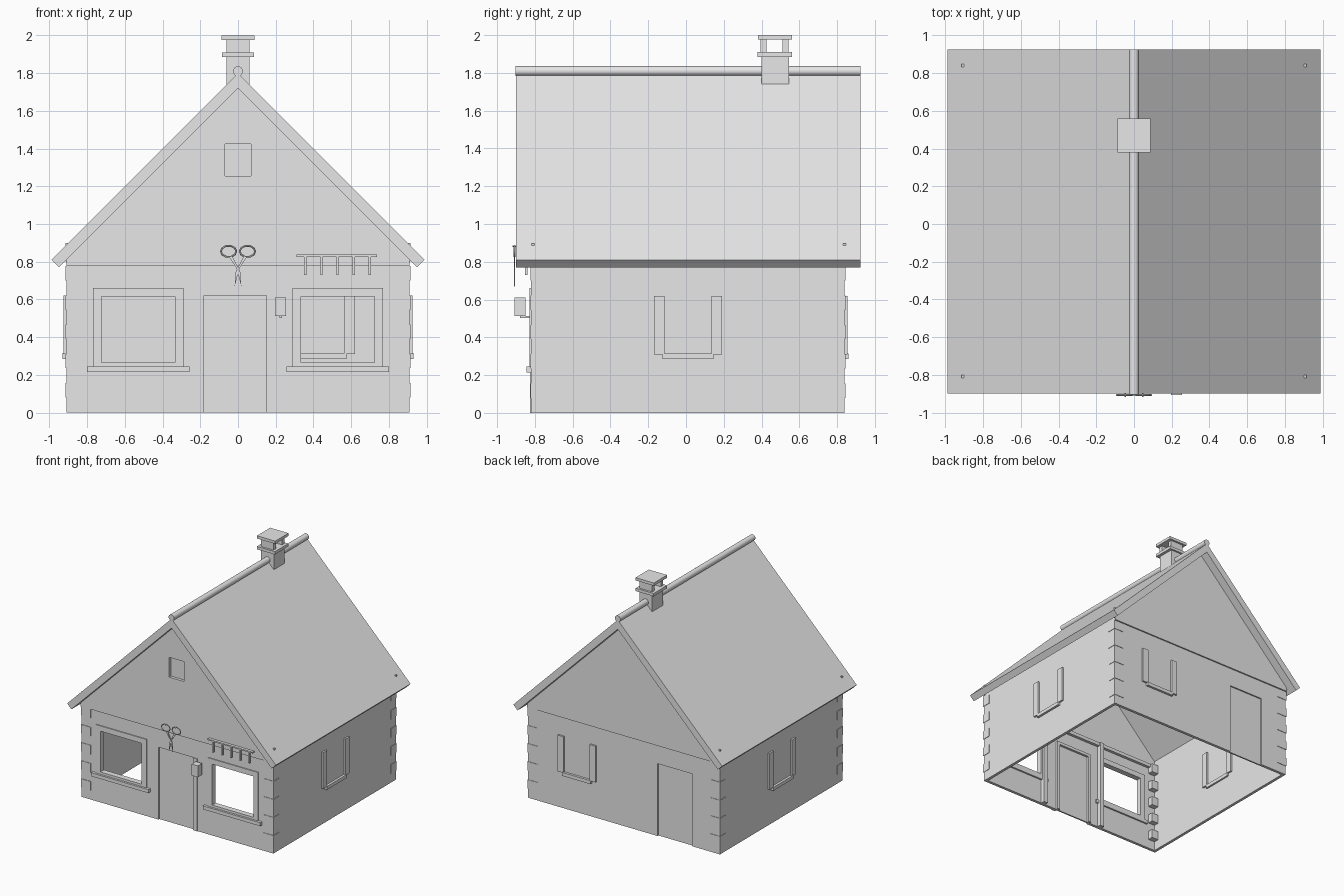
import bpy, bmesh, math
from mathutils import Vector

if "Cube" in bpy.data.objects:
    bpy.data.objects.remove(bpy.data.objects["Cube"])

grey = bpy.data.materials.new("plain_grey")
grey.diffuse_color = (0.8, 0.8, 0.8, 1)
grey.use_nodes = True
grey.node_tree.nodes["Principled BSDF"].inputs["Base Color"].default_value = grey.diffuse_color


def finish(name, bm):
    bmesh.ops.recalc_face_normals(bm, faces=bm.faces)
    me = bpy.data.meshes.new(name)
    bm.to_mesh(me)
    bm.free()
    me.materials.append(grey)
    ob = bpy.data.objects.new(name, me)
    bpy.context.collection.objects.link(ob)
    return ob


def prism(name, pts, y0, y1):
    """Extrude an x-z outline from y0 to y1."""
    bm = bmesh.new()
    f = bm.faces.new([bm.verts.new((x, y0, z)) for x, z in pts])
    ext = bmesh.ops.extrude_face_region(bm, geom=[f])["geom"]
    bmesh.ops.translate(bm, vec=(0, y1 - y0, 0),
                        verts=[v for v in ext if isinstance(v, bmesh.types.BMVert)])
    return finish(name, bm)


def box(name, x0, x1, y0, y1, z0, z1):
    return prism(name, [(x0, z0), (x1, z0), (x1, z1), (x0, z1)], y0, y1)


def cut(ob, cutter):
    m = ob.modifiers.new("cut", "BOOLEAN")
    m.operation, m.object, m.solver = "DIFFERENCE", cutter, "EXACT"
    bpy.context.view_layer.objects.active = ob
    bpy.ops.object.modifier_apply(modifier=m.name)
    bpy.data.objects.remove(cutter)


def tube(name, pts, r, cyclic=False):
    cu = bpy.data.curves.new(name, "CURVE")
    cu.dimensions = "3D"
    cu.bevel_depth, cu.bevel_resolution, cu.use_fill_caps = r, 0, True
    sp = cu.splines.new("POLY")
    sp.points.add(len(pts) - 1)
    for p, c in zip(sp.points, pts):
        p.co = (*c, 1)
    sp.use_cyclic_u = cyclic
    cu.materials.append(grey)
    ob = bpy.data.objects.new(name, cu)
    bpy.context.collection.objects.link(ob)


W, YF, YB, T = 0.91, -0.82, 0.84, 0.025

# Hollow wall shell, open below and under the roof
walls = prism("walls", [(-W, 0), (W, 0), (W, 0.83), (0, 1.74), (-W, 0.83)], YF, YB)
cut(walls, box("c", -W + T, W - T, YF + T, YB - T, -0.1, 2))

# Gable boards, slightly proud of the walls
front_gable = prism("front_gable", [(-W, 0.78), (W, 0.78), (W, 0.82), (0, 1.73), (-W, 0.82)], YF - 0.012, YF)
prism("back_gable", [(-W, 0.78), (W, 0.78), (W, 0.82), (0, 1.73), (-W, 0.82)], YB, YB + 0.012)

# Attic window recess, doors and shop window openings
for ob in (front_gable, walls):
    cut(ob, box("c", -0.07, 0.07, YF - 0.1, YF + 0.012, 1.255, 1.425))
cut(walls, box("c", -0.18, 0.15, YF - 0.1, YF + 0.012, -0.1, 0.62))
cut(walls, box("c", -0.65, -0.32, YB - 0.012, YB + 0.1, -0.1, 0.62))
for s in (-1, 1):
    c = s * 0.53
    cut(walls, box("c", c - 0.195, c + 0.195, YF - 0.1, YF + 0.1, 0.265, 0.615))
    frame = box("shop_window_frame", c - 0.24, c + 0.24, YF - 0.008, YF + 0.04, 0.24, 0.66)
    cut(frame, box("c", c - 0.195, c + 0.195, YF - 0.1, YF + 0.1, 0.265, 0.615))
    box("shop_window_sill", c - 0.272, c + 0.272, YF - 0.025, YF + 0.04, 0.215, 0.245)
    box("inner_post", s * 0.3 - 0.02, s * 0.3 + 0.02, YF + T, YF + 0.06, 0, 0.78)

# Front door frame post and inner door casing
box("door_post", 0.15, 0.19, YF - 0.006, YF + 0.01, 0, 0.62)
for x in (-0.18, 0.15):
    box("inner_door_casing", x - 0.012, x + 0.012, YF + T, YF + 0.045, 0, 0.63)
box("inner_door_head", -0.19, 0.16, YF + T, YF + 0.045, 0.61, 0.635)
box("front_wall_beam", -W + T, W - T, YF + T, YF + 0.05, 0.75, 0.78)

# Small side and back windows: two jambs and a sill, passing through the wall
parts = (("window_jamb", -0.17, -0.115, 0.31, 0.62), ("window_jamb", 0.135, 0.19, 0.31, 0.62),
         ("window_sill", -0.125, 0.145, 0.285, 0.315))
for name, a, b, z0, z1 in parts:
    d = 0.015 if name == "window_jamb" else 0.02
    for s in (-1, 1):
        xs = sorted((s * (W + d), s * (W - T - 0.015)))
        box(name, xs[0], xs[1], a, b, z0, z1)
    box(name, 0.43 + a, 0.43 + b, YB - T - 0.015, YB + d, z0, z1)

# Corner stones and the peg ends showing through the roof
for sx in (-1, 1):
    for y, sy in ((YF, -1), (YB, 1)):
        xs = sorted((sx * (W + 0.004), sx * (W - 0.09)))
        ys = sorted((y + sy * 0.004, y - sy * 0.072))
        for k in range(5):
            z = 0.08 + k * 0.155
            box("corner_stone", *xs, *ys, z, z + 0.076)
        yp = y + (0.01 if sy < 0 else 0)
        box("roof_peg", sx * 0.907 - 0.008, sx * 0.907 + 0.008, yp - 0.008, yp + 0.008, 0.8, 0.898)

# Roof slabs and round ridge
prism("roof", [(-0.99, 0.81), (-0.95, 0.77), (0, 1.72), (0.95, 0.77), (0.99, 0.81), (0, 1.80)], -0.9, 0.925)
bm = bmesh.new()
bmesh.ops.create_cone(bm, cap_ends=True, segments=24, radius1=0.026, radius2=0.026, depth=1.828)
ridge = finish("ridge", bm)
ridge.rotation_euler = (math.pi / 2, 0, 0)
ridge.location = (0, 0.011, 1.81)
bpy.context.view_layer.objects.active = ridge
ridge.select_set(True)
bpy.ops.object.shade_smooth_by_angle()

# Chimney: shaft, collar, two slabs and cap
box("chimney_shaft", -0.06, 0.06, 0.40, 0.545, 1.70, 1.89)
box("chimney_collar", -0.085, 0.085, 0.378, 0.56, 1.885, 1.91)
box("chimney_slab_front", -0.06, 0.06, 0.395, 0.427, 1.91, 1.978)
box("chimney_slab_back", -0.06, 0.06, 0.512, 0.543, 1.91, 1.978)
box("chimney_cap", -0.087, 0.087, 0.38, 0.56, 1.976, 2.0)

# Hanging scissors sign
ys = -0.907
for s in (-1, 1):
    tube("scissor_handle", [(s * 0.05 + 0.041 * math.cos(a), ys, 0.855 + 0.03 * math.sin(a))
                            for a in (i * math.tau / 10 for i in range(10))], 0.005, True)
    prism("scissor_blade", [(s * 0.048, 0.826), (s * 0.03, 0.828), (s * 0.008, 0.765),
                            (-s * 0.018, 0.668), (-s * 0.012, 0.745)], ys - 0.003, ys + 0.003)
    tube("sign_hook", [(s * 0.047, -0.918, 0.882), (s * 0.047, -0.895, 0.882)], 0.004)

# Tool rack with five hanging strips
box("rack_bar", 0.31, 0.737, -0.856, YF, 0.826, 0.837)
for i in range(5):
    x = 0.357 + i * 0.0855
    box("rack_strip", x - 0.006, x + 0.006, -0.852, -0.84, 0.73, 0.83)

# Lantern beside the door
box("lantern", 0.197, 0.255, -0.908, -0.85, 0.512, 0.61)
box("lantern_bracket", 0.219, 0.233, -0.88, YF, 0.502, 0.512)
